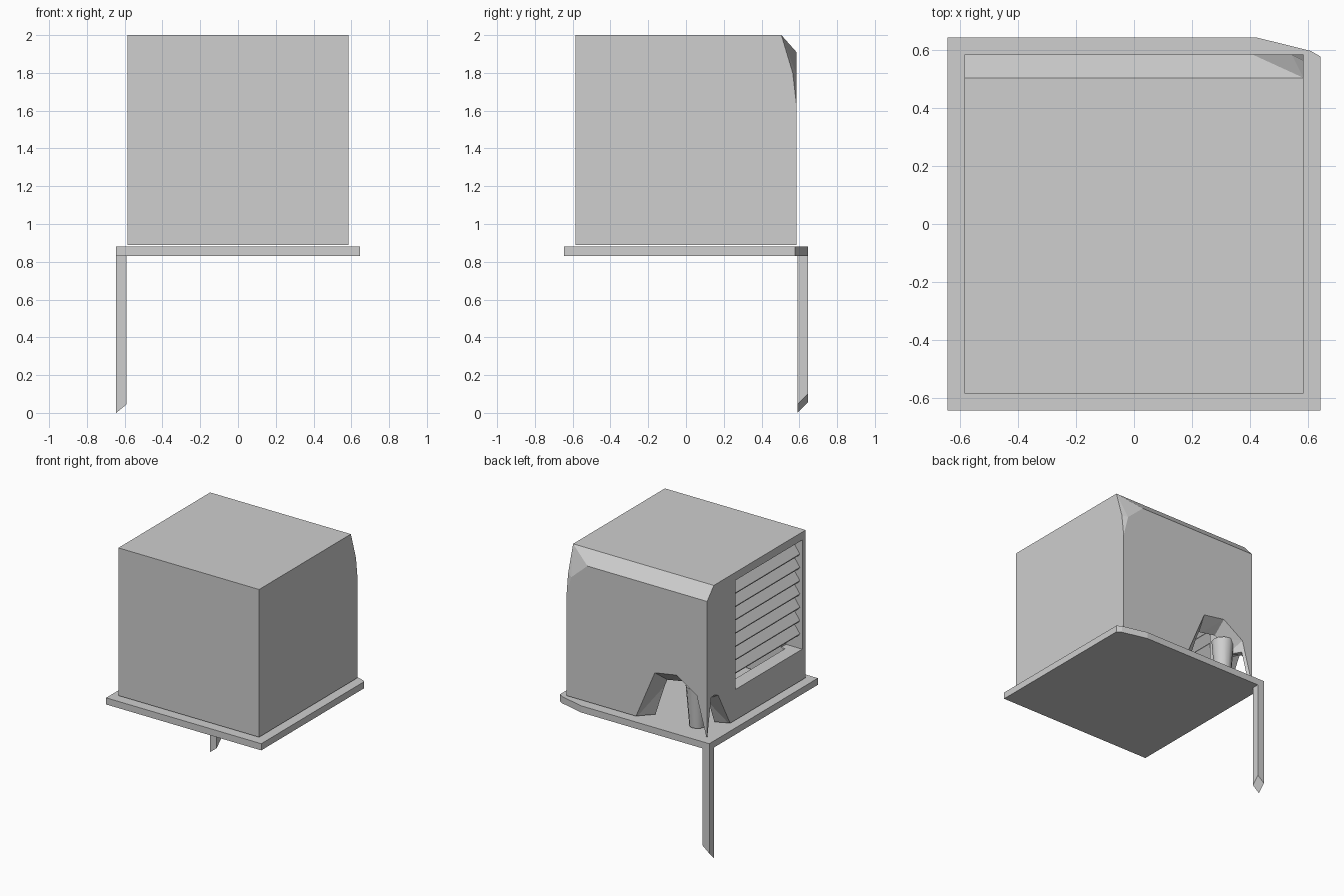
import bpy, bmesh, math
from mathutils import Matrix

if "Cube" in bpy.data.objects:
    bpy.data.objects.remove(bpy.data.objects["Cube"])

grey = bpy.data.materials.new("plain grey")
grey.diffuse_color = (0.62, 0.62, 0.62, 1)
grey.use_nodes = True
grey.node_tree.nodes["Principled BSDF"].inputs["Base Color"].default_value = grey.diffuse_color


def finish(name, bm):
    bmesh.ops.recalc_face_normals(bm, faces=bm.faces)
    me = bpy.data.meshes.new(name)
    bm.to_mesh(me)
    bm.free()
    ob = bpy.data.objects.new(name, me)
    bpy.context.collection.objects.link(ob)
    me.materials.append(grey)
    return ob


def hull(name, points):
    bm = bmesh.new()
    for p in points:
        bm.verts.new(p)
    bmesh.ops.convex_hull(bm, input=bm.verts)
    bmesh.ops.dissolve_limit(bm, angle_limit=math.radians(2),
                             verts=bm.verts, edges=bm.edges)
    return finish(name, bm)


def box(name, x, y, z):
    return hull(name, [(a, b, c) for a in x for b in y for c in z])


def loft(name, ring_a, ring_b):
    bm = bmesh.new()
    a = [bm.verts.new(p) for p in ring_a]
    b = [bm.verts.new(p) for p in ring_b]
    n = len(a)
    for i in range(n):
        j = (i + 1) % n
        bm.faces.new((a[i], a[j], b[j], b[i]))
    bm.faces.new(a[::-1])
    bm.faces.new(b)
    bmesh.ops.triangulate(bm, faces=bm.faces)
    return finish(name, bm)


def cut(ob, cutter):
    cutter.hide_render = True
    mod = ob.modifiers.new("cut", 'BOOLEAN')
    mod.operation = 'DIFFERENCE'
    mod.solver = 'EXACT'
    mod.object = cutter
    bpy.context.view_layer.objects.active = ob
    bpy.ops.object.modifier_apply(modifier=mod.name)
    bpy.data.objects.remove(cutter)


# Cabinet: box with a chamfered top back edge and one broken corner
H, B, T = 0.585, 0.89, 2.0
cabinet = hull("cabinet", [
    (-H, -H, B), (H, -H, B), (H, H, B), (-H, H, B),
    (-H, -H, T), (H, -H, T), (-H, 0.505, T), (H, 0.505, T),
    (-H, H, 1.91), (0.41, H, 1.91), (0.545, H, 1.79),
    (H, 0.565, 1.80), (H, H, 1.63)])

# Hollow inside, open at the bottom
cut(cabinet, box("hollow", (-0.485, 0.485), (-0.485, 0.485), (0.5, 1.88)))
# Grille opening in the left wall
G0, G1 = -0.545, 0.25
cut(cabinet, box("grille_opening", (-0.7, -0.45), (G0, G1), (1.12, 1.94)))

# Arched breaks low in the back and left walls, narrowing inward
back_out = [(0.02, 0.86), (-0.15, 1.26), (-0.33, 1.29), (-0.50, 1.18), (-0.588, 0.86)]
back_in = [(-0.09, 0.86), (-0.19, 1.165), (-0.33, 1.19), (-0.45, 1.10), (-0.50, 0.86)]
cut(cabinet, loft("back_break", [(x, 0.587, z) for x, z in back_out],
                  [(x, 0.47, z) for x, z in back_in]))
left_out = [(0.295, 0.86), (0.454, 1.156), (0.50, 1.175), (0.537, 1.17), (0.588, 0.86)]
left_in = [(0.35, 0.86), (0.44, 1.09), (0.47, 1.10), (0.49, 1.10), (0.52, 0.86)]
cut(cabinet, loft("left_break", [(-0.587, y, z) for y, z in left_out],
                  [(-0.47, y, z) for y, z in left_in]))
# Passage behind the corner splinter
cut(cabinet, box("corner_passage", (-0.565, -0.46), (0.46, 0.565), (0.8, 1.10)))

# Rounded post inside the broken corner
bm = bmesh.new()
bmesh.ops.create_cone(bm, cap_ends=True, segments=12, radius1=0.055, radius2=0.08,
                      depth=0.30, matrix=Matrix.Translation((-0.42, 0.465, 1.04)))
post = finish("inner_post", bm)
bpy.context.view_layer.objects.active = post
post.select_set(True)
bpy.ops.object.shade_smooth_by_angle(angle=math.radians(40))

# Louvre slats, sloping down towards the outside
for i in range(7):
    z = 1.27 + i * 0.1
    profile = [(-0.565, z - 0.04), (-0.555, z - 0.055), (-0.49, z + 0.035), (-0.50, z + 0.05)]
    hull(f"slat_{i + 1}", [(x, y, h) for x, h in profile for y in (G0, G1)])

# Base slab with one clipped corner
S = 0.645
outline = [(-S, -S), (S, -S), (S, 0.578), (0.61, 0.598), (0.42, S), (-S, S)]
hull("base_slab", [(x, y, z) for x, y in outline for z in (0.83, 0.88)])

# Single leg with a slanted broken end
hull("back_left_leg", [
    (-S, 0.59, 0.0), (-0.59, 0.59, 0.045), (-S, S, 0.055), (-0.59, S, 0.10),
    (-S, 0.59, 0.83), (-0.59, 0.59, 0.83), (-S, S, 0.83), (-0.59, S, 0.83)])
